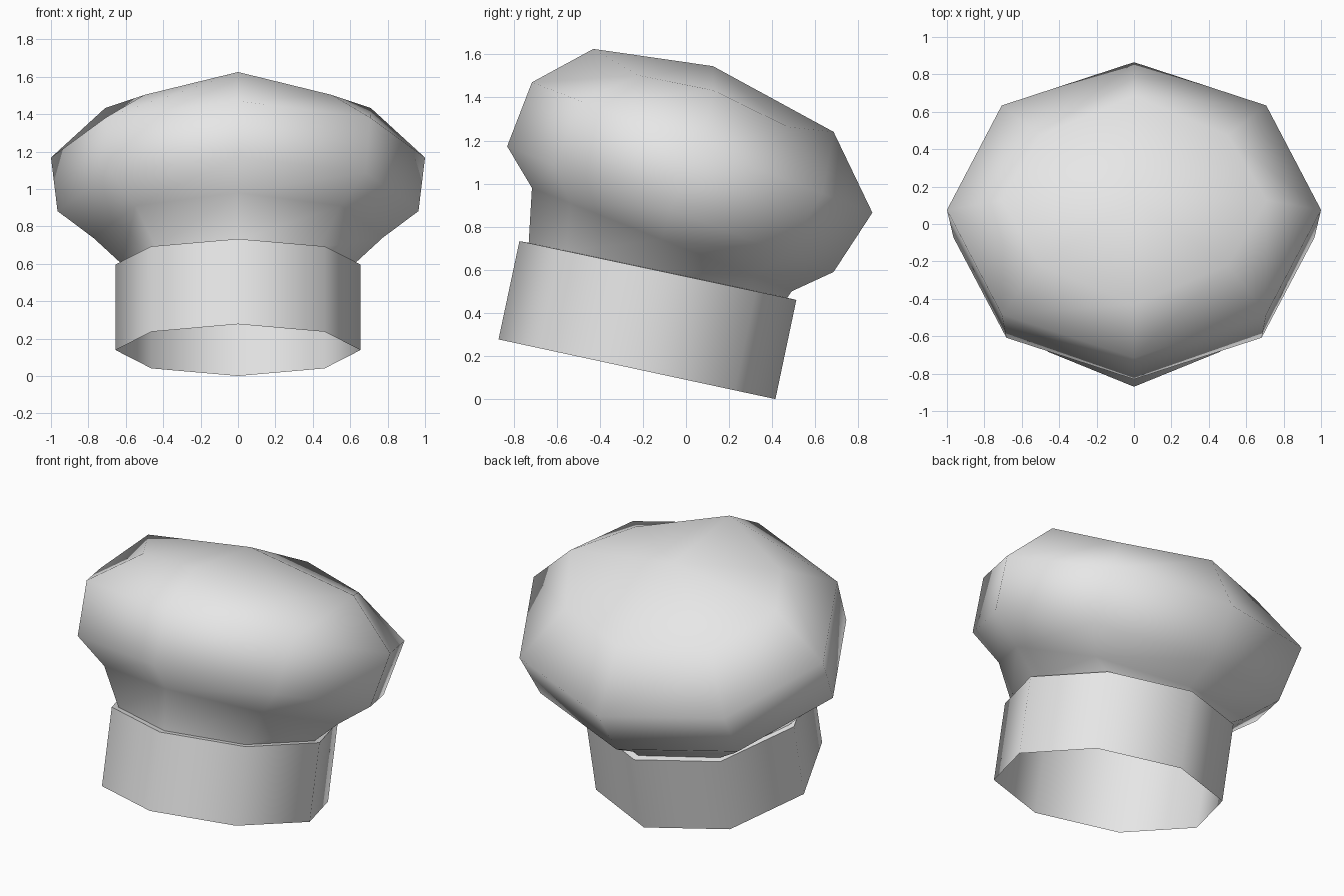
import bpy, bmesh, math

if "Cube" in bpy.data.objects:
    bpy.data.objects.remove(bpy.data.objects["Cube"], do_unlink=True)

SIDES = 8

# Off-white cloth
cloth = bpy.data.materials.new("white cloth")
cloth.use_nodes = True
cloth.diffuse_color = (0.8, 0.8, 0.8, 1)
cloth.node_tree.nodes["Principled BSDF"].inputs["Base Color"].default_value = (0.8, 0.8, 0.8, 1)


def add_ring(bm, front, back, rx, diag=1.0, droop=0.0):
    """Tilted eight-sided ring between a front and a back point (y, z), half-width rx.
    diag scales the diagonal corners front to back, droop sinks them."""
    cy, cz = (front[0] + back[0]) / 2, (front[1] + back[1]) / 2
    hy, hz = (back[0] - front[0]) / 2, (back[1] - front[1]) / 2
    ring = []
    for i in range(SIDES):
        a = math.tau * i / SIDES
        odd = i % 2
        s = math.sin(a) * (diag if odd else 1)
        ring.append(bm.verts.new((rx * math.cos(a), cy + hy * s,
                                  cz + hz * s - (droop if odd else 0))))
    return ring


def build(name, rings, pole=None, angle=60):
    bm = bmesh.new()
    loops = [add_ring(bm, *r) for r in rings]
    for low, high in zip(loops, loops[1:]):
        for i in range(SIDES):
            j = (i + 1) % SIDES
            bm.faces.new((low[i], low[j], high[j], high[i]))
    if pole:
        tip = bm.verts.new(pole)
        for i in range(SIDES):
            bm.faces.new((loops[-1][i], loops[-1][(i + 1) % SIDES], tip))
    mesh = bpy.data.meshes.new(name)
    bm.to_mesh(mesh)
    bm.free()
    mesh.materials.append(cloth)
    obj = bpy.data.objects.new(name, mesh)
    bpy.context.collection.objects.link(obj)
    bpy.ops.object.select_all(action='DESELECT')
    obj.select_set(True)
    bpy.context.view_layer.objects.active = obj
    bpy.ops.object.shade_smooth_by_angle(angle=math.radians(angle))
    return obj


NECK = ((-0.73, 0.725), (0.47, 0.47), 0.62)

# Head band: open underneath, with a narrow ledge up to the neck
build("hat_band", [
    ((-0.87, 0.277), (0.415, 0.0), 0.655),
    ((-0.773, 0.733), (0.512, 0.46), 0.655),
    NECK,
])

# Puffed crown, leaning further back than the band
build("hat_crown", [
    NECK,
    ((-0.715, 0.98), (0.49, 0.50), 0.775),
    ((-0.83, 1.173), (0.685, 0.59), 0.965),
    ((-0.715, 1.47), (0.865, 0.865), 1.0),
    ((-0.43, 1.625), (0.685, 1.24), 0.71, 0.88, 0.05),
], pole=(0, 0.125, 1.545), angle=120)
